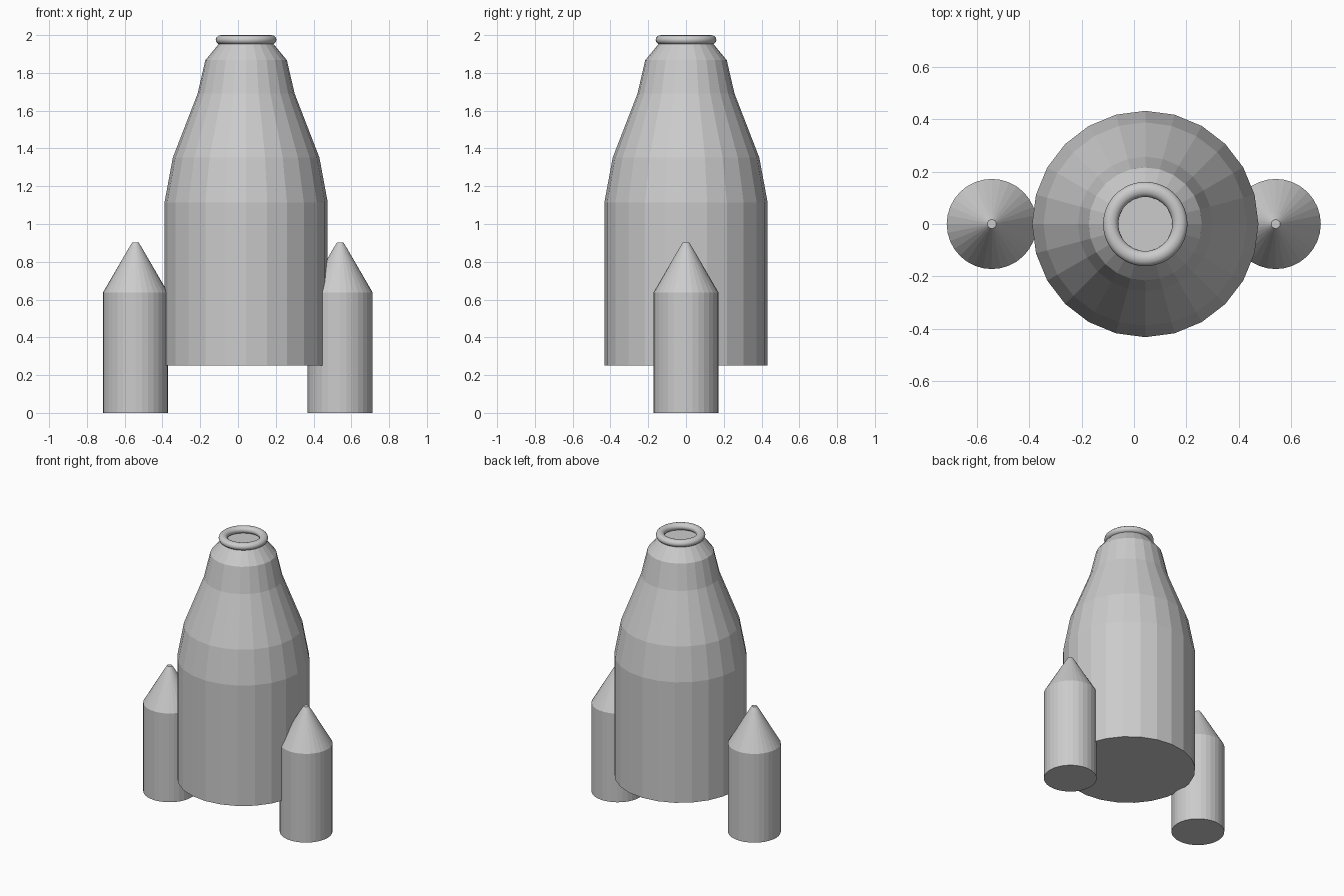
import bpy
import bmesh
import math

if "Cube" in bpy.data.objects:
    bpy.data.objects.remove(bpy.data.objects["Cube"])


def lathe(name, profile, sides, x):
    """Revolve a (radius, z) profile into a closed, flat-faced solid."""
    bm = bmesh.new()
    rings = []
    for r, z in profile:
        rings.append([bm.verts.new((r * math.sin(2 * math.pi * i / sides),
                                    -r * math.cos(2 * math.pi * i / sides), z))
                      for i in range(sides)])
    for low, high in zip(rings, rings[1:]):
        for i in range(sides):
            j = (i + 1) % sides
            bm.faces.new((low[i], low[j], high[j], high[i]))
    bm.faces.new(rings[0][::-1])
    bm.faces.new(rings[-1])
    mesh = bpy.data.meshes.new(name)
    bm.to_mesh(mesh)
    bm.free()
    obj = bpy.data.objects.new(name, mesh)
    obj.location.x = x
    bpy.context.collection.objects.link(obj)
    return obj


BODY_X = 0.043

# Main hull, tapering to a narrow neck
lathe("rocket_body", [(0.432, 0.25), (0.432, 1.115), (0.388, 1.352),
                      (0.257, 1.69), (0.216, 1.867), (0.145, 1.953)], 24, BODY_X)

# Rounded rim on the neck
bpy.ops.mesh.primitive_torus_add(major_segments=48, minor_segments=12,
                                 major_radius=0.132, minor_radius=0.029,
                                 location=(BODY_X, 0, 1.975))
rim = bpy.context.object
rim.name = "nose_rim"
rim.scale.z = 0.025 / 0.029
bpy.ops.object.shade_smooth_by_angle(angle=math.radians(40))

# Side boosters with blunt conical tips
for side, x in (("left", -0.543), ("right", 0.541)):
    lathe(side + "_booster", [(0.172, 0), (0.172, 0.637), (0.038, 0.868),
                              (0.017, 0.902)], 32, x)
